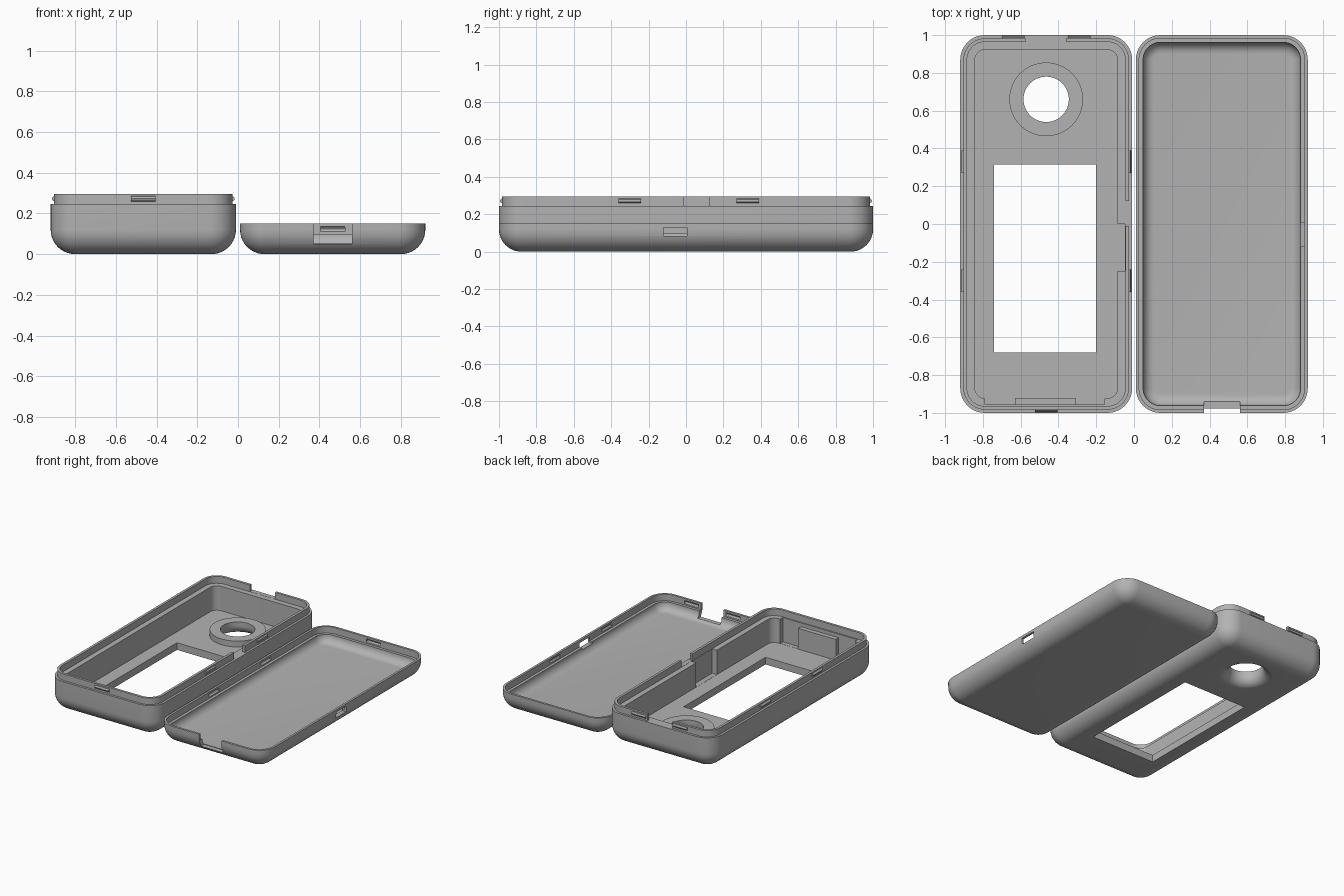
import bpy, bmesh, math
from mathutils import Matrix, Vector

if "Cube" in bpy.data.objects:
    bpy.data.objects.remove(bpy.data.objects["Cube"])

grey = bpy.data.materials.new("plain grey")
grey.diffuse_color = (0.45, 0.45, 0.45, 1)
grey.use_nodes = True
grey.node_tree.nodes["Principled BSDF"].inputs["Base Color"].default_value = grey.diffuse_color
HX, HY, R, F = 0.455, 1.0, 0.13, 0.12      # half width, half length, corner and bottom radius


def finish(bm, name):
    bmesh.ops.recalc_face_normals(bm, faces=bm.faces)
    me = bpy.data.meshes.new(name)
    bm.to_mesh(me)
    bm.free()
    ob = bpy.data.objects.new(name, me)
    bpy.context.collection.objects.link(ob)
    me.materials.append(grey)
    return ob


def ring(bm, cx, inset, z, r, n=10):
    """One rounded rectangle of vertices."""
    hx, hy = HX - inset, HY - inset
    verts = []
    for k, (sx, sy) in enumerate(((1, 1), (-1, 1), (-1, -1), (1, -1))):
        for i in range(n + 1):
            a = math.pi / 2 * (k + i / n)
            verts.append(bm.verts.new((cx + sx * (hx - r) + r * math.cos(a),
                                       sy * (hy - r) + r * math.sin(a), z)))
    return verts


def shell(name, cx, profile):
    """Skin (inset, z, corner radius) rings from outer bottom to inner floor."""
    bm = bmesh.new()
    rings = [ring(bm, cx, *p) for p in profile]
    for a, b in zip(rings, rings[1:]):
        for i in range(len(a)):
            j = (i + 1) % len(a)
            bm.faces.new((a[i], a[j], b[j], b[i]))
    bm.faces.new(rings[0])
    bm.faces.new(rings[-1])
    return finish(bm, name)


def fillet(wall, radius, steps=10):
    """Quarter-round bottom edge, running from floor to wall."""
    pts = []
    for i in range(steps + 1):
        a = math.pi / 2 * i / steps
        inset = wall + radius * (1 - math.sin(a))
        pts.append((inset, wall + radius * (1 - math.cos(a)), max(R - inset, 0.008)))
    return pts


def box(bm, x0, x1, y0, y1, z0, z1):
    m = Matrix.Translation(((x0 + x1) / 2, (y0 + y1) / 2, (z0 + z1) / 2))
    bmesh.ops.create_cube(bm, size=1, matrix=m @ Matrix.Diagonal((x1 - x0, y1 - y0, z1 - z0, 1)))


def rods(cx, flip, inset, z, radius):
    """Snap-fit rods round the rim; flip turns the layout end for end."""
    bm = bmesh.new()
    hx, hy = HX - inset, HY - inset
    spots = [(s * hx, y, 'Y') for s in (-1, 1) for y in (0.33, -0.30)]
    spots += [(-0.175, hy, 'X'), (0.175, hy, 'X'), (0, -hy, 'X')]
    for x, y, axis in spots:
        turn = Matrix.Rotation(math.pi / 2, 4, 'X' if axis == 'Y' else 'Y')
        bmesh.ops.create_cone(bm, cap_ends=True, segments=12, radius1=radius, radius2=radius,
                              depth=0.12, matrix=Matrix.Translation((cx + x, y * flip, z)) @ turn)
    return bm


def lathe(cx, cy, profile, name, n=64):
    bm = bmesh.new()
    rows = [[bm.verts.new((cx + r * math.cos(2 * math.pi * i / n),
                           cy + r * math.sin(2 * math.pi * i / n), z)) for i in range(n)]
            for r, z in profile]
    for a, b in zip(rows, rows[1:]):
        for i in range(n):
            j = (i + 1) % n
            bm.faces.new((a[i], a[j], b[j], b[i]))
    bm.faces.new(rows[0])
    bm.faces.new(rows[-1])
    return finish(bm, name)


def boolean(ob, tool, op='DIFFERENCE'):
    tool.hide_render = True
    mod = ob.modifiers.new("cut", 'BOOLEAN')
    mod.operation, mod.solver, mod.object = op, 'EXACT', tool
    bpy.context.view_layer.objects.active = ob
    bpy.ops.object.modifier_apply(modifier=mod.name)
    bpy.data.objects.remove(tool, do_unlink=True)


# Deep base tray with a thin rim lip
BX, FLOOR, EDGE, TOP = -0.465, 0.055, 0.245, 0.295
base = shell("base_tray", BX, fillet(0, F) + [
    (0, EDGE, R), (0.017, EDGE, R - 0.017), (0.017, TOP, R - 0.017),
    (0.036, TOP, R - 0.036), (0.036, EDGE - 0.002, R - 0.036),
    (0.077, EDGE - 0.002, 0.055), (0.077, FLOOR, 0.055)])

# Lens boss on the floor, then its flared hole
boolean(base, lathe(BX, 0.66, [(0.195, 0.03), (0.195, 0.10)], "boss_tool"), 'UNION')
flare = [(0.19 - 0.07 * math.sin(a), 0.07 - 0.07 * math.cos(a))
         for a in (math.pi / 2 * i / 10 for i in range(11))]
boolean(base, lathe(BX, 0.66, [(0.19, -0.05)] + flare + [(0.12, 0.2)], "lens_tool"))

# Screen window, wall pockets and lip gaps
for dims in ((-0.74, -0.20, -0.68, 0.315, -0.1, 0.2),
             (-0.79, -0.155, -0.955, -0.85, FLOOR + 0.001, 0.4),
             (-0.15, -0.048, -0.25, 0.0, FLOOR + 0.001, 0.4),
             (-0.06, 0.02, -0.01, 0.122, EDGE - 0.001, 0.4),
             (-0.575, -0.36, 0.95, 1.1, EDGE - 0.001, 0.4)):
    bm = bmesh.new()
    box(bm, *dims)
    boolean(base, finish(bm, "cutter"))

# Plate standing in the front pocket
bm = bmesh.new()
box(bm, -0.63, -0.31, -0.957, -0.92, FLOOR - 0.005, 0.215)
plate = finish(bm, "pocket_plate")

# Snap bumps on the lip
bumps = finish(rods(BX, 1, 0.019, 0.272, 0.013), "snap_bumps")

# Shallow lid with a rebate that takes the lip
LX, LTOP = 0.465, 0.15
lid = shell("lid", LX, fillet(0, F) + [
    (0, LTOP, R), (0.017, LTOP, R - 0.017), (0.017, 0.10, R - 0.017)]
    + [(0.038, 0.10, R - 0.038)]
    + [(i, min(z, 0.099), r) for i, z, r in reversed(fillet(0.038, 0.06))])

# Lid plug notch, side slot and snap grooves
for dims in ((0.37, 0.56, -1.1, -0.94, 0.05, 0.3), (0.85, 1.0, -0.12, 0.005, 0.085, 0.13)):
    bm = bmesh.new()
    box(bm, *dims)
    boolean(lid, finish(bm, "cutter"))
boolean(lid, finish(rods(LX, -1, 0.019, 0.123, 0.013), "groove_tool"))

# Smooth the rounded surfaces, keep the edges crisp
bpy.ops.object.select_all(action='DESELECT')
for ob in (base, lid, bumps):
    ob.select_set(True)
    bpy.context.view_layer.objects.active = ob
bpy.ops.object.shade_smooth_by_angle(angle=math.radians(30))
